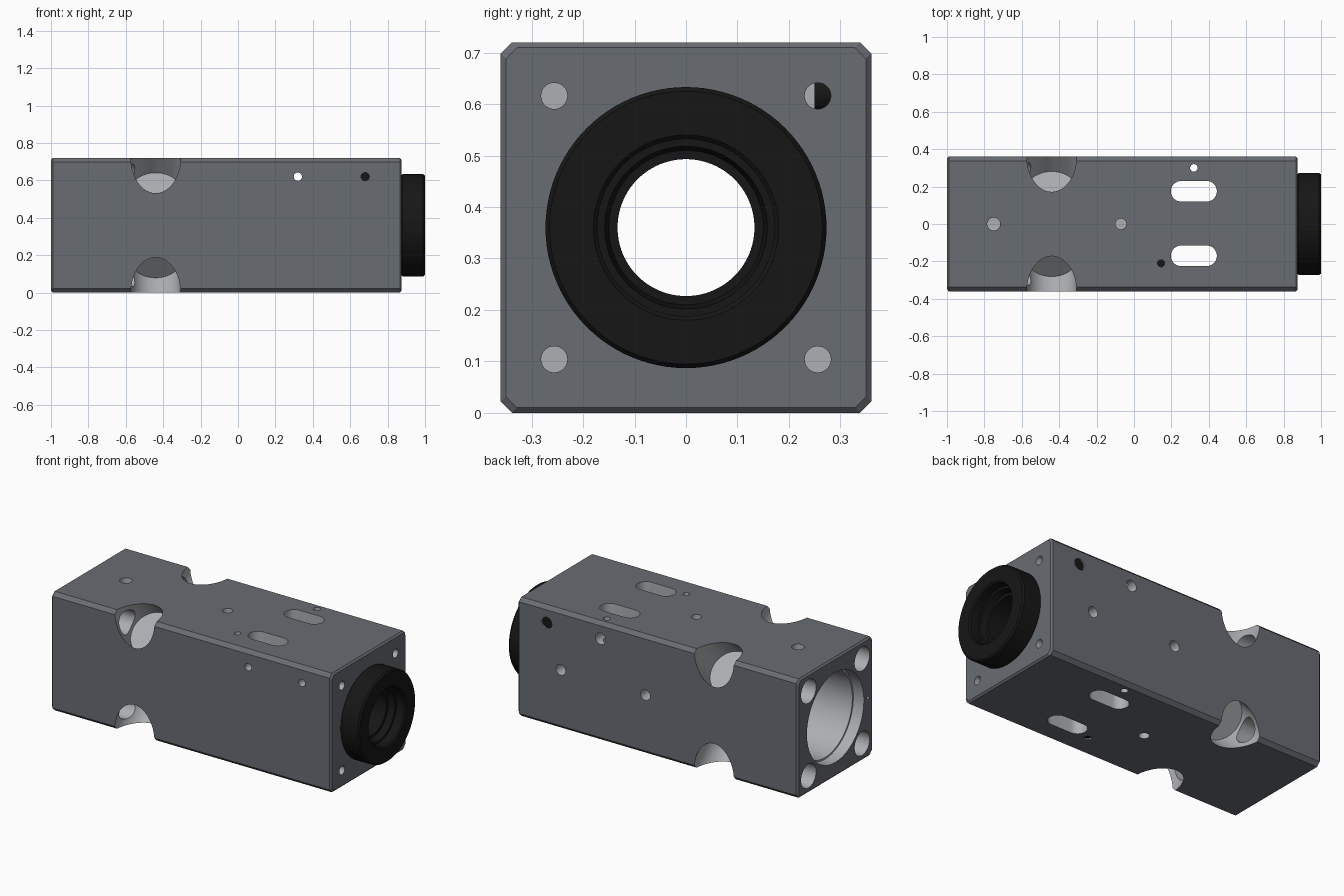
import bpy, bmesh
from math import pi, cos, sin
from mathutils import Vector, Matrix

if "Cube" in bpy.data.objects:
    bpy.data.objects.remove(bpy.data.objects["Cube"])

CZ, H = 0.36, 0.36          # axis height, half width of the square body


def material(name, c):
    m = bpy.data.materials.new(name)
    m.diffuse_color = (*c, 1)
    m.use_nodes = True
    m.node_tree.nodes["Principled BSDF"].inputs["Base Color"].default_value = m.diffuse_color
    return m


DARK = material("dark_anodised", (0.14, 0.15, 0.17))
BARE = material("bare_metal", (0.42, 0.43, 0.45))
BLACK = material("black", (0.008, 0.008, 0.008))


def finish(name, bm, mat):
    bmesh.ops.recalc_face_normals(bm, faces=bm.faces)
    me = bpy.data.meshes.new(name)
    bm.to_mesh(me)
    bm.free()
    me.materials.append(mat)
    ob = bpy.data.objects.new(name, me)
    bpy.context.collection.objects.link(ob)
    return ob


def loft(name, sections, mat, closed=False):
    """Skin between rings of points; cap the ends or close the loop."""
    bm = bmesh.new()
    rings = [[bm.verts.new(p) for p in s] for s in sections]
    pairs = list(zip(rings, rings[1:]))
    if closed:
        pairs.append((rings[-1], rings[0]))
    else:
        bm.faces.new(rings[0])
        bm.faces.new(rings[-1])
    for a, b in pairs:
        for i in range(len(a)):
            j = (i + 1) % len(a)
            bm.faces.new((a[i], a[j], b[j], b[i]))
    return finish(name, bm, mat)


def lathe(name, profile, mat, closed=False, n=96):
    """Revolve (x, radius) points about the long axis."""
    return loft(name, [[(x, r * cos(2 * pi * i / n), CZ + r * sin(2 * pi * i / n))
                        for i in range(n)] for x, r in profile], mat, closed)


def rod(name, p, q, r, mat=BARE, n=32):
    p, q = Vector(p), Vector(q)
    d = q - p
    bm = bmesh.new()
    m = Matrix.Translation((p + q) / 2) @ d.to_track_quat('Z', 'Y').to_matrix().to_4x4()
    bmesh.ops.create_cone(bm, cap_ends=True, segments=n, radius1=r, radius2=r,
                          depth=d.length, matrix=m)
    return finish(name, bm, mat)


def octagon(x, s, c=0.022):
    h = H - s
    pts = [(h, h - c), (h - c, h), (c - h, h), (-h, h - c),
           (-h, c - h), (c - h, -h), (h - c, -h), (h, c - h)]
    return [(x, y, CZ + z) for y, z in pts]


# Square body with chamfered edges
body = loft("body", [octagon(-1, 0.01), octagon(-0.99, 0),
                     octagon(0.865, 0), octagon(0.875, 0.01)], DARK)
body.data.materials.append(BARE)


def cut(cutter):
    cutter.hide_render = True
    mod = body.modifiers.new("cut", 'BOOLEAN')
    mod.operation, mod.solver, mod.object = 'DIFFERENCE', 'EXACT', cutter
    mod.material_mode = 'TRANSFER'
    bpy.context.view_layer.objects.active = body
    bpy.ops.object.modifier_apply(modifier=mod.name)
    bpy.data.objects.remove(cutter)


def hole(p, q, r):
    cut(rod("hole_cutter", p, q, r))


# Stepped central bore
cut(lathe("bore_cutter", [(-1.1, 0.272), (-0.93, 0.272), (-0.93, 0.262), (-0.6, 0.262),
                          (-0.6, 0.245), (0.7, 0.245), (0.7, 0.2), (0.95, 0.2)], BARE))

# Corners: diagonal notch, bolt counterbore from the left, rod hole from the right
for sy in (-1, 1):
    for sz in (-1, 1):
        out = Vector((0, sy, sz)).normalized()
        corner = Vector((-0.44, sy * H, CZ + sz * H))
        cut(rod("notch_cutter", corner - out * 0.245, corner + out * 0.2, 0.133, n=64))
        y, z = sy * 0.256, CZ + sz * 0.256
        hole((-1.1, y, z), (-0.44, y, z), 0.072)
        hole((0.6, y, z), (0.95, y, z), 0.0255)

# Two slots right through from top to bottom
for y in (-0.17, 0.175):
    ring = []
    for k in range(34):
        side = 1 if k < 17 else -1
        a = -pi / 2 + pi * (k % 17) / 16 + (0 if side > 0 else pi)
        ring.append((0.32 + side * 0.068 + 0.055 * cos(a), y + 0.055 * sin(a)))
    cut(loft("slot_cutter", [[(px, py, z) for px, py in ring] for z in (-0.1, 0.82)], BARE))

# Small cross holes
hole((0.32, 0.30, -0.1), (0.32, 0.30, 0.9), 0.02)
hole((0.145, -0.21, -0.1), (0.145, -0.21, 0.9), 0.019)
for x in (0.32, 0.68):
    hole((x, -0.5, 0.62), (x, 0.5, 0.62), 0.022)
    hole((x, 0.2, 0.62), (x, 0.5, 0.62), 0.034)
hole((-0.75, 0, 0.5), (-0.75, 0, 0.9), 0.035)
for z0, z1 in ((0.64, 0.9), (-0.1, 0.08)):
    hole((-0.07, 0, z0), (-0.07, 0, z1), 0.029)
for x in (0.02, 0.587):
    hole((x, 0.28, CZ), (x, 0.5, CZ), 0.032)
hole((-1.1, -0.31, CZ), (-0.93, -0.31, CZ), 0.01)

# Black front ring with stepped opening and sleeve inside the body
ring = lathe("front_ring", [(0.875, 0.268), (0.88, 0.273), (0.99, 0.273), (1.0, 0.265),
                            (1.0, 0.18), (0.992, 0.172), (0.94, 0.172), (0.94, 0.158),
                            (0.90, 0.15), (0.90, 0.133), (0.70, 0.133),
                            (0.70, 0.198), (0.875, 0.198)], BLACK, closed=True)

# Black set screws
plugs = [rod("rear_set_screw", (0.68, 0.25, 0.62), (0.68, 0.352, 0.62), 0.034, BLACK),
         rod("bottom_set_screw", (0.145, -0.21, 0.008), (0.145, -0.21, 0.12), 0.019, BLACK)]

bpy.ops.object.select_all(action='DESELECT')
for ob in [body, ring] + plugs:
    ob.select_set(True)
bpy.context.view_layer.objects.active = body
bpy.ops.object.shade_smooth_by_angle(angle=0.5)
